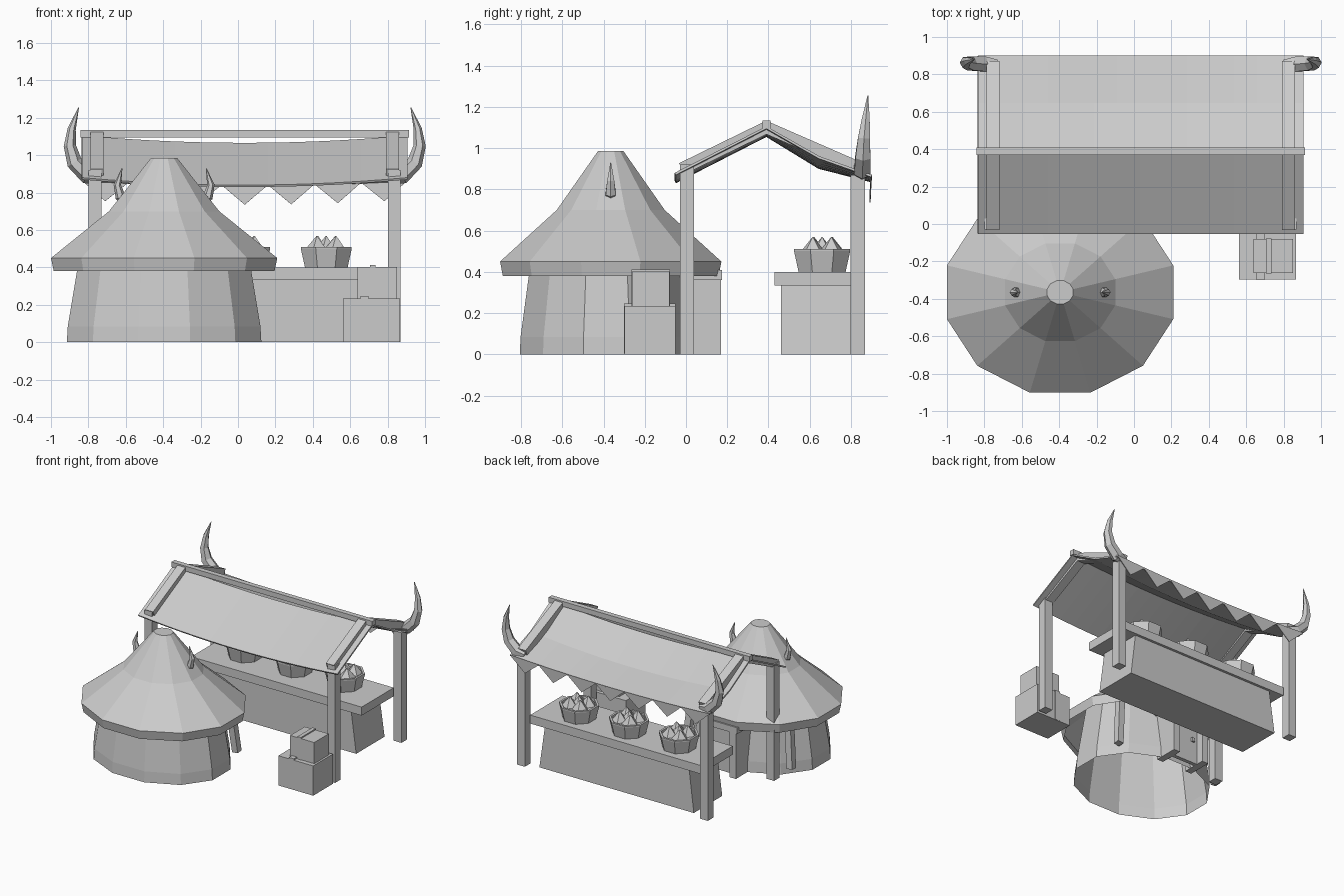
import bpy, bmesh
from math import sin, cos, pi
from mathutils import Vector

if "Cube" in bpy.data.objects:
    bpy.data.objects.remove(bpy.data.objects["Cube"], do_unlink=True)

grey = bpy.data.materials.new("plain_grey")
grey.use_nodes = True
grey.diffuse_color = (0.6, 0.6, 0.6, 1)
grey.node_tree.nodes["Principled BSDF"].inputs["Base Color"].default_value = (0.6, 0.6, 0.6, 1)


def finish(name, bm):
    bmesh.ops.recalc_face_normals(bm, faces=bm.faces)
    mesh = bpy.data.meshes.new(name)
    bm.to_mesh(mesh)
    bm.free()
    mesh.materials.append(grey)
    obj = bpy.data.objects.new(name, mesh)
    bpy.context.collection.objects.link(obj)
    return obj


def loft(name, rings, start=True, end=True, closed=True):
    """Skin a list of point rings, with optional end caps."""
    bm = bmesh.new()
    rows = [[bm.verts.new(p) for p in ring] for ring in rings]
    n = len(rows[0])
    for a, b in zip(rows, rows[1:]):
        for i in range(n if closed else n - 1):
            j = (i + 1) % n
            bm.faces.new((a[i], a[j], b[j], b[i]))
    if start:
        bm.faces.new(rows[0])
    if end:
        bm.faces.new(rows[-1])
    return finish(name, bm)


def ring(cx, cy, z, r, sides, ys=1.0):
    """Horizontal polygon whose flats lie r from the centre."""
    big = r / cos(pi / sides)
    return [(cx + big * cos(2 * pi * (i + .5) / sides),
             cy + ys * big * sin(2 * pi * (i + .5) / sides), z) for i in range(sides)]


def rect(x0, x1, y0, y1, z):
    return [(x0, y0, z), (x1, y0, z), (x1, y1, z), (x0, y1, z)]


def box(name, x, y, z):
    return loft(name, [rect(*x, *y, z[0]), rect(*x, *y, z[1])])


def beam(name, a, b, width, depth):
    """Square timber between two points."""
    a, b = Vector(a), Vector(b)
    d = (b - a).normalized()
    side = Vector((1, 0, 0))
    side = (side - d * side.dot(d)).normalized()
    up = d.cross(side)
    corners = [(-1, -1), (1, -1), (1, 1), (-1, 1)]
    return loft(name, [[p + side * u * width / 2 + up * v * depth / 2 for u, v in corners]
                       for p in (a, b)])


def horn(name, path, sides=6):
    """Tapered horn bending in the xz plane; path holds point and radius."""
    rings = []
    for i, (p, r) in enumerate(path):
        d = (Vector(path[min(i + 1, len(path) - 1)][0]) - Vector(path[max(i - 1, 0)][0])).normalized()
        u = d.cross(Vector((0, 1, 0))).normalized()
        v = d.cross(u)
        rings.append([Vector(p) + u * r * cos(2 * pi * k / sides) + v * r * sin(2 * pi * k / sides)
                      for k in range(sides)])
    return loft(name, rings)


# Round hut: open wall reaching up into a hollow roof
HX, HY = -.395, -.365
loft("hut_wall", [ring(HX, HY - .02, z, r, 12, .81) for z, r in
                  ((0, .52), (.085, .515), (.385, .465), (.56, .436))], start=False, end=False)
loft("hut_roof", [ring(HX, HY, z, r, 12, .887) for z, r in
                  ((.38, .59), (.45, .605), (.7, .295), (.985, .07))], start=False)
for s, side in ((1, "left"), (-1, "right")):
    horn("hut_horn_" + side, [((HX + s * x, HY, z), r) for x, z, r in
                              ((.19, .75, .028), (.235, .78, .028), (.25, .84, .02), (.225, .93, .002))])
    beam("hut_prop_" + side, (HX + s * .455, HY + .265, .06), (HX + s * .41, HY + .23, .5), .05, .05)
    box("door_post_" + side, sorted((HX + s * .105, HX + s * .16)), (-.02, .17), (0, .36))

# Back doorway
box("door_lintel", (HX - .175, HX + .175), (-.04, .175), (.36, .41))
box("door_panel", (HX - .105, HX + .105), (.08, .11), (0, .36))
box("door_knob", (HX - .075, HX - .05), (.11, .125), (.17, .2))

# Stall frame
SX = .036
for s, side in ((1, "left"), (-1, "right")):
    x = SX + s * .8
    box("front_post_" + side, (x - .034, x + .034), (-.03, .04), (0, .92))
    box("back_post_" + side, (x - .034, x + .034), (.797, .867), (0, .87))
    rx = SX + s * .79
    beam("front_rafter_" + side, (rx, -.02, .9), (rx, .39, 1.1), .07, .06)
    beam("back_rafter_" + side, (rx, .39, 1.1), (rx, .86, .895), .07, .06)
    horn("post_horn_" + side, [((SX + s * a, y, z), r) for a, y, z, r in
                               ((.77, .85, .875, .033), (.84, .855, .89, .046), (.91, .858, .96, .042),
                                (.935, .863, 1.05, .033), (.925, .872, 1.14, .022), (.888, .882, 1.255, .002))])
box("ridge_beam", (SX - .878, SX + .878), (.37, .41), (1.095, 1.135))

# Sagging cloth: each row has y, edge height and mid-span sag
ROWS = ((-.052, .875, .04), (.39, 1.1, .04), (.645, .955, .05), (.9, .865, .025))
SPAN, STEPS = .871, 14


def cloth_point(row, t):
    y, z, sag = row
    return Vector((SX + SPAN * t, y, z - sag * (1 - t * t)))


def strip(row):
    return [cloth_point(row, 2 * i / STEPS - 1) for i in range(STEPS + 1)]


cloth = loft("canopy_cloth", [strip(r) for r in ROWS], start=False, end=False, closed=False)
solid = cloth.modifiers.new("thickness", "SOLIDIFY")
solid.thickness = .012
solid.offset = 0

# Pennants along the back edge
bm = bmesh.new()
edge = strip(ROWS[-1])
for i in range(0, STEPS, 2):
    tip = edge[i + 1] + Vector((0, -.005, -.105))
    bm.faces.new([bm.verts.new(p) for p in (edge[i], edge[i + 1], edge[i + 2], tip)])
trim = finish("canopy_pennants", bm)
trim.modifiers.new("thickness", "SOLIDIFY").thickness = .006

# Counter with flared base
loft("counter_base", [rect(SX - .675, SX + .675, .46, .815, 0), rect(SX - .63, SX + .63, .46, .81, .335)])
box("counter_top", (SX - .745, SX + .745), (.428, .83), (.333, .4))

# Baskets of pointed goods
for n, bx in enumerate((-.4, .036, .472)):
    by = .66
    loft(f"basket_{n}", [ring(bx, by, z, r, 8) for z, r in
                         ((.395, .113), (.5, .136), (.51, .136), (.51, .12), (.495, .118))])
    for k, (dx, dy) in enumerate(((-.05, -.04), (.052, -.045), (-.045, .05), (.05, .045), (0, 0))):
        loft(f"goods_{n}_{k}", [ring(bx + dx, by + dy, .497, .05, 5),
                                ring(bx + dx, by + dy, .568, .002, 5)])

# Stacked crates with straps
box("lower_crate", (.562, .866), (-.298, -.052), (0, .235))
box("lower_crate_strap", (.655, .698), (-.3, -.05), (.003, .247))
box("upper_crate", (.64, .85), (-.262, -.08), (.235, .402))
box("upper_crate_strap", (.705, .735), (-.265, -.077), (.235, .412))
